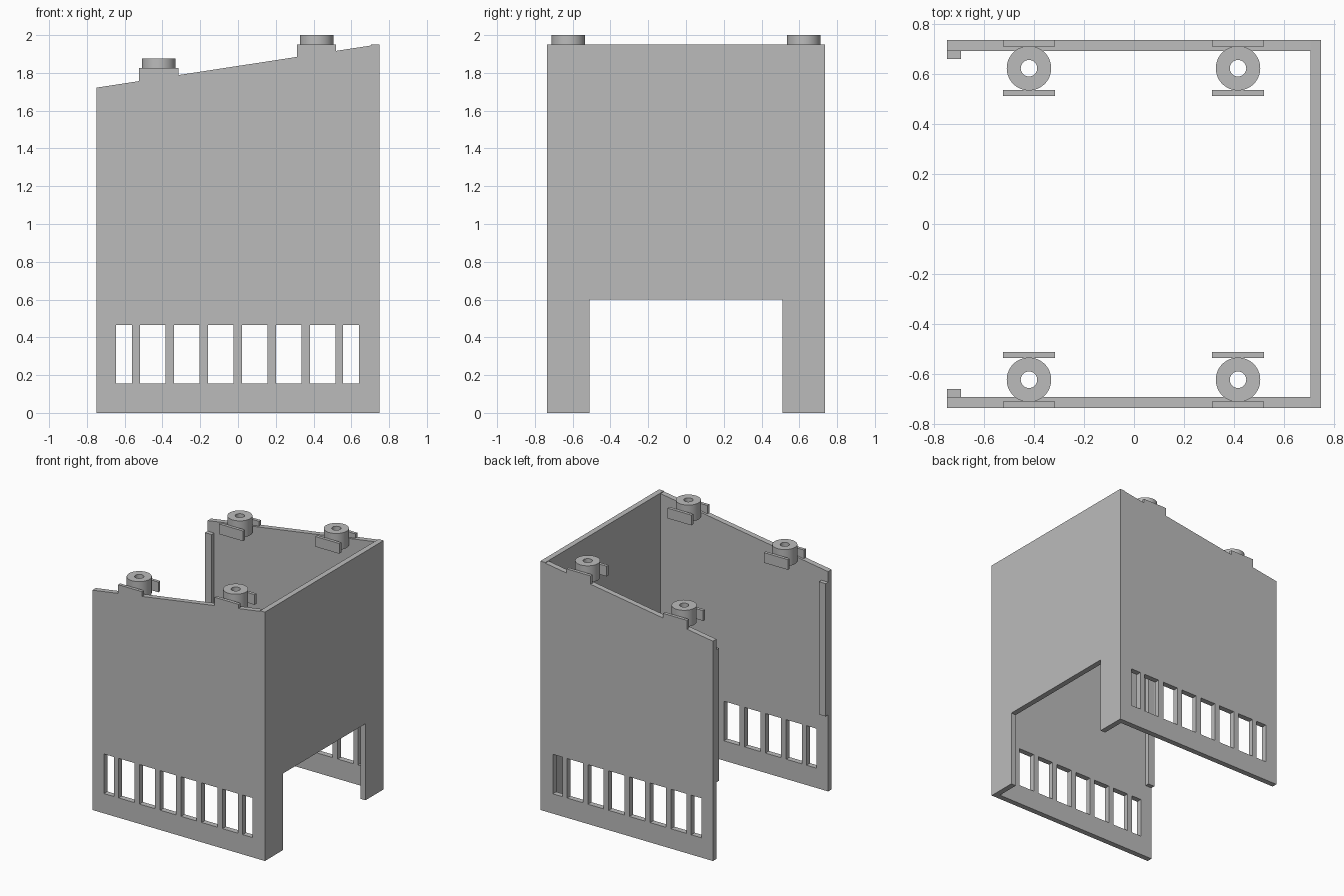
import bpy
import bmesh
import math
from mathutils import Vector

cube = bpy.data.objects.get("Cube")
if cube:
    bpy.data.objects.remove(cube)

grey = bpy.data.materials.new("plain grey")
grey.use_nodes = True
colour = (0.5, 0.5, 0.5, 1)
grey.diffuse_color = colour
grey.node_tree.nodes["Principled BSDF"].inputs["Base Color"].default_value = colour


def rect(a0, a1, b0, b1):
    return [(a0, b0), (a1, b0), (a1, b1), (a0, b1)]


def circle(cx, cy, r, n=48):
    return [(cx + r * math.cos(math.tau * i / n), cy + r * math.sin(math.tau * i / n))
            for i in range(n)]


def extrude(name, loops, place, depth):
    """Fill an outline (with optional hole loops) and extrude it by depth."""
    bm = bmesh.new()
    edges = []
    for loop in loops:
        verts = [bm.verts.new(place(*p)) for p in loop]
        edges += [bm.edges.new((v, verts[i - 1])) for i, v in enumerate(verts)]
    bmesh.ops.triangle_fill(bm, edges=edges, use_beauty=True)
    bmesh.ops.dissolve_limit(bm, angle_limit=0.01, verts=bm.verts[:], edges=bm.edges[:])
    new = bmesh.ops.extrude_face_region(bm, geom=bm.faces[:], use_keep_orig=True)["geom"]
    bmesh.ops.translate(bm, vec=Vector(depth),
                        verts=[g for g in new if isinstance(g, bmesh.types.BMVert)])
    bmesh.ops.recalc_face_normals(bm, faces=bm.faces[:])
    mesh = bpy.data.meshes.new(name)
    bm.to_mesh(mesh)
    bm.free()
    obj = bpy.data.objects.new(name, mesh)
    bpy.context.collection.objects.link(obj)
    mesh.materials.append(grey)
    return obj


def box(name, x, y, z):
    return extrude(name, [rect(*x, *y)], lambda a, b: (a, b, z[0]), (0, 0, z[1] - z[0]))


X, Y, T = 0.748, 0.735, 0.043          # half sizes and wall thickness
XI = X - T

# End wall with an open doorway between two legs
end = [(-Y, 0), (-0.51, 0), (-0.51, 0.6), (0.51, 0.6), (0.51, 0), (Y, 0), (Y, 1.95), (-Y, 1.95)]
extrude("end_wall", [end], lambda a, b: (XI, a, b), (T, 0, 0))

# Window row: six wide windows with a narrow one at each end
windows = [rect(-0.647, -0.56, 0.155, 0.465), rect(0.555, 0.64, 0.155, 0.465)]
windows += [rect(c - 0.068, c + 0.068, 0.155, 0.465)
            for c in (-0.452 + 0.18 * i for i in range(6))]
side = [(-X, 0), (XI, 0), (XI, 1.945), (-X, 1.722)]

for name, s in (("right", -1), ("left", 1)):
    def span(a, b):
        return sorted((s * a, s * b))

    # Sloped side wall and its vertical stop strip
    extrude(f"{name}_side_wall", [side] + windows, lambda a, b: (a, s * Y, b), (0, -s * T, 0))
    box(f"{name}_stop_strip", (-X, -X + 0.057), span(0.66, Y - T), (0.6, 1.64))

    # Mounting bushes, each held between two tabs
    for place, x, top in (("low", -0.42, 1.825), ("high", 0.416, 1.95)):
        low = top - 0.08
        tab_x = (x - 0.104, x + 0.104)
        box(f"{name}_{place}_outer_tab", tab_x, span(0.71, Y), (low, top))
        box(f"{name}_{place}_inner_tab", tab_x, span(0.512, 0.536), (low, top))
        bush = extrude(f"{name}_{place}_bush",
                       [circle(x, s * 0.623, 0.089), circle(x, s * 0.623, 0.033)],
                       lambda a, b: (a, b, low), (0, 0, top + 0.05 - low))
        bush.data.shade_smooth()
        bush.data.set_sharp_from_angle(angle=math.radians(30))
